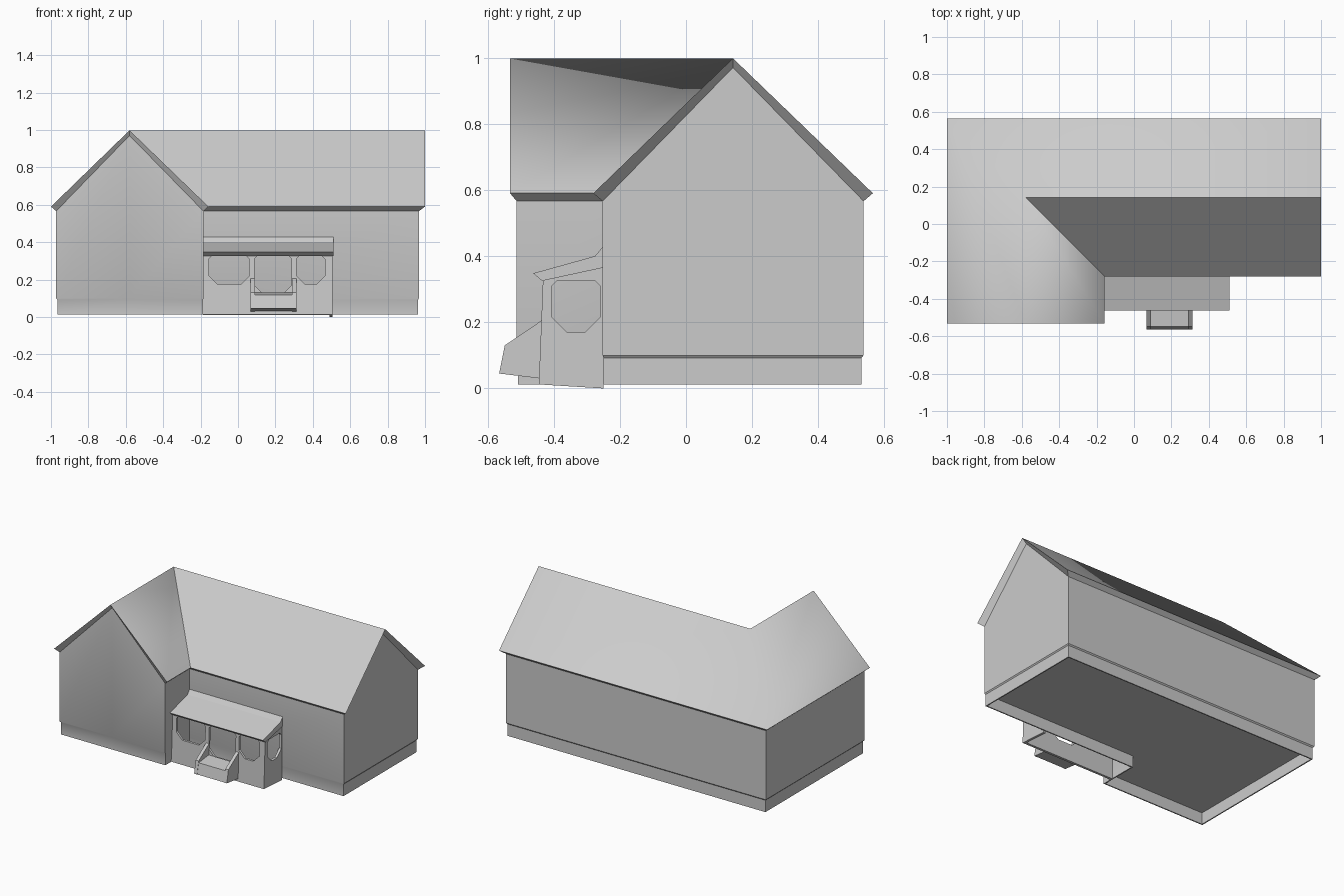
import bpy
import bmesh
from mathutils import Vector

if "Cube" in bpy.data.objects:
    bpy.data.objects.remove(bpy.data.objects["Cube"])

grey = bpy.data.materials.new("plain_grey")
grey.use_nodes = True
GREY = (0.6, 0.6, 0.6, 1)
grey.diffuse_color = GREY
grey.node_tree.nodes["Principled BSDF"].inputs["Base Color"].default_value = GREY


def add_object(name, bm):
    bmesh.ops.recalc_face_normals(bm, faces=bm.faces)
    mesh = bpy.data.meshes.new(name)
    bm.to_mesh(mesh)
    bm.free()
    mesh.materials.append(grey)
    obj = bpy.data.objects.new(name, mesh)
    bpy.context.collection.objects.link(obj)
    return obj


def prism(name, profile, axis, start, end):
    """Extrude a 2D profile along x (profile y,z) or y (profile x,z)."""
    place = {"x": lambda a, b, t: (t, a, b),
             "y": lambda a, b, t: (a, t, b)}[axis]
    bm = bmesh.new()
    face = bm.faces.new([bm.verts.new(place(a, b, start)) for a, b in profile])
    extruded = bmesh.ops.extrude_face_region(bm, geom=[face], use_keep_orig=True)
    verts = [g for g in extruded["geom"] if isinstance(g, bmesh.types.BMVert)]
    bmesh.ops.translate(bm, verts=verts, vec=Vector(place(0, 0, end - start)))
    return add_object(name, bm)


def window_shape(a0, a1, b0, b1):
    """Opening with small top chamfers and large bottom chamfers."""
    t, c = 0.015, 0.045
    return [(a0, b0 + c), (a0 + c, b0), (a1 - c, b0), (a1, b0 + c),
            (a1, b1 - t), (a1 - t, b1), (a0 + t, b1), (a0, b1 - t)]


def cut(obj, cutter):
    mod = obj.modifiers.new("cut", "BOOLEAN")
    mod.operation = "DIFFERENCE"
    mod.solver = "EXACT"
    mod.object = cutter
    deps = bpy.context.evaluated_depsgraph_get()
    mesh = bpy.data.meshes.new_from_object(obj.evaluated_get(deps))
    obj.modifiers.clear()
    obj.data = mesh
    bpy.data.objects.remove(cutter)


# House: one closed L-shaped shell of stacked outlines, peaks included
def outline(west, east, south, front, north, wing_east, low, high):
    ridge_y, ridge_x = 0.142, -0.58
    return [(east, north, low), (east, ridge_y, high), (east, front, low),
            (wing_east, front, low), (wing_east, south, low),
            (ridge_x, south, high), (west, south, low), (west, north, low)]


roof_edge = outline(-1, 1, -0.532, -0.28, 0.565, -0.158, 0.59, 0.998)
wall = (-0.972, 0.968, -0.512, -0.252, 0.537, -0.185)
plinth = (-0.964, 0.962, -0.508, -0.249, 0.53, -0.187)
skirt = (-0.956, 0.954, -0.5, -0.241, 0.522, -0.195)
FLOOR, BASE = 0.09, 0.012
bm = bmesh.new()
# The floor sits at the top of the plinth, which hangs below it as a skirt
loops = [[bm.verts.new(p) for p in ring] for ring in
         (roof_edge, outline(*wall, 0.566, 0.97), outline(*wall, 0.1, 0.1),
          outline(*plinth, 0.092, 0.092), outline(*plinth, BASE, BASE),
          outline(*skirt, BASE, BASE), outline(*skirt, FLOOR, FLOOR))]
for upper, lower in zip(loops, loops[1:]):
    for i in range(len(upper)):
        j = (i + 1) % len(upper)
        bm.faces.new((upper[i], upper[j], lower[j], lower[i]))
bm.faces.new(loops[-1])

# Roof slopes meet at a hip behind the wing and a valley in the inner corner
(back_east, east_peak, front_east, valley,
 wing_east, wing_peak, wing_west, back_west) = loops[0]
corner = bm.verts.new((-0.58, 0.142, 0.998))
for slope in ((back_east, back_west, corner, east_peak),
              (back_west, wing_west, wing_peak, corner),
              (wing_east, valley, corner, wing_peak),
              (valley, front_east, east_peak, corner)):
    bm.faces.new(slope)
bm.verts.index_update()
soft_edges = [{corner.index, back_west.index}, {corner.index, wing_peak.index}]
house = add_object("house", bm)

# Porch walls, open inside, with three front openings and one side opening
porch = prism("porch_walls", [(-0.25, 0.0), (-0.445, 0.012), (-0.432, 0.34), (-0.25, 0.385)],
              "x", -0.187, 0.505)
cut(porch, prism("hollow", [(-0.2, -0.1), (-0.43, -0.1), (-0.414, 0.5), (-0.2, 0.5)],
                 "x", -0.25, 0.488))
for left, right, bottom in ((-0.155, 0.06, 0.175), (0.088, 0.287, 0.125), (0.312, 0.465, 0.175)):
    cut(porch, prism("opening", window_shape(left, right, bottom, 0.325), "y", -0.5, -0.38))
cut(porch, prism("opening", window_shape(-0.405, -0.26, 0.17, 0.325), "x", 0.45, 0.55))

# Porch roof with a flare where it meets the wall
prism("porch_roof", [(-0.462, 0.348), (-0.435, 0.325), (-0.25, 0.365),
                     (-0.25, 0.43), (-0.275, 0.4)], "x", -0.187, 0.51)

# Entrance steps with a sloping cheek on each side
prism("entrance_steps", [(-0.44, 0.03), (-0.44, 0.13), (-0.548, 0.118), (-0.563, 0.045)],
      "x", 0.08, 0.3)
for side, x in (("right", 0.068), ("left", 0.29)):
    prism("step_cheek_" + side, [(-0.44, 0.03), (-0.437, 0.205), (-0.548, 0.13), (-0.565, 0.045)],
          "x", x, x + 0.022)

# Soft shading across the hip and wing ridge, sharp edges elsewhere
bpy.ops.object.select_all(action="DESELECT")
for obj in bpy.context.collection.objects:
    if obj.type == "MESH" and obj.data.materials and obj.data.materials[0] == grey:
        obj.select_set(True)
        bpy.context.view_layer.objects.active = obj
bpy.ops.object.shade_smooth_by_angle(angle=0.6)
for edge in house.data.edges:
    if set(edge.vertices) in soft_edges:
        edge.use_edge_sharp = False
